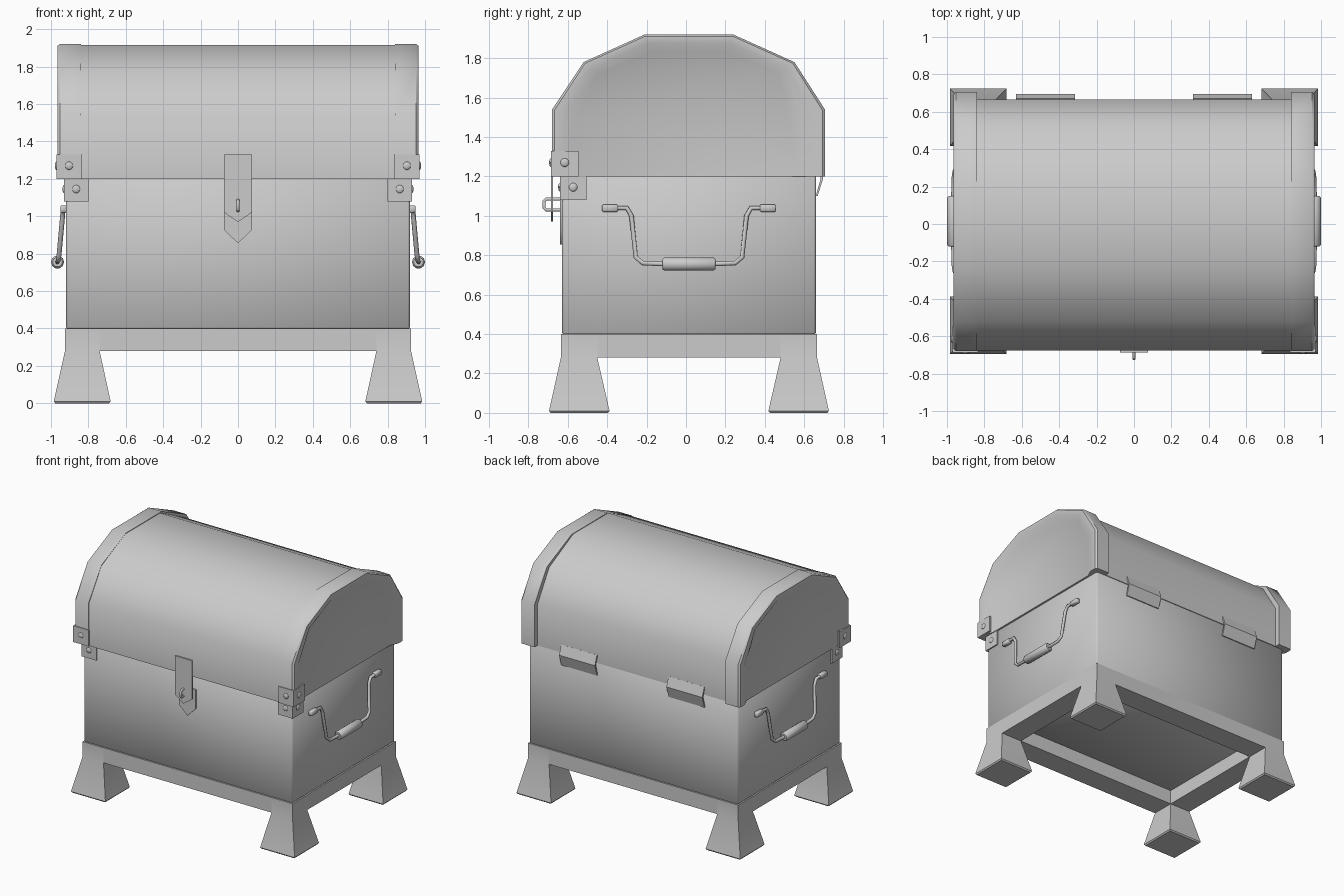
import bpy, bmesh
from math import radians
from mathutils import Vector

if "Cube" in bpy.data.objects:
    bpy.data.objects.remove(bpy.data.objects["Cube"])


def finish(name, bm, bevel=0.0, angle=50):
    bmesh.ops.recalc_face_normals(bm, faces=bm.faces[:])
    if bevel:
        bmesh.ops.bevel(bm, geom=bm.edges[:], offset=bevel, segments=1, affect='EDGES')
    me = bpy.data.meshes.new(name)
    bm.to_mesh(me)
    bm.free()
    ob = bpy.data.objects.new(name, me)
    bpy.context.collection.objects.link(ob)
    bpy.context.view_layer.objects.active = ob
    for o in bpy.context.selected_objects:
        o.select_set(False)
    ob.select_set(True)
    bpy.ops.object.shade_smooth_by_angle(angle=radians(angle))
    return ob


def loft(name, rings, closed=True, bevel=0.0, angle=50):
    """Skin a list of equal-length point rings and cap both ends."""
    bm = bmesh.new()
    vs = [[bm.verts.new(p) for p in r] for r in rings]
    n = len(rings[0])
    for a, b in zip(vs, vs[1:]):
        for i in range(n if closed else n - 1):
            j = (i + 1) % n
            bm.faces.new((a[i], a[j], b[j], b[i]))
    bm.faces.new(vs[0])
    bm.faces.new(vs[-1])
    if not closed:  # one flat face over the open underside
        bmesh.ops.holes_fill(bm, edges=[e for e in bm.edges if e.is_boundary], sides=0)
    return finish(name, bm, bevel, angle)


def rect(x0, x1, y0, y1, z):
    return [(x0, y0, z), (x1, y0, z), (x1, y1, z), (x0, y1, z)]


def box(name, x0, x1, y0, y1, z0, z1, bevel=0.0):
    return loft(name, [rect(x0, x1, y0, y1, z0), rect(x0, x1, y0, y1, z1)], bevel=bevel)


def ball(name, loc, r, squash):
    bm = bmesh.new()
    bmesh.ops.create_uvsphere(bm, u_segments=10, v_segments=6, radius=r)
    for v in bm.verts:
        v.co = Vector([c * s for c, s in zip(v.co, squash)]) + Vector(loc)
    return finish(name, bm)


def wire(name, pts, r, res=1, radii=None):
    cu = bpy.data.curves.new(name, 'CURVE')
    cu.dimensions = '3D'
    cu.bevel_depth = r
    cu.bevel_resolution = res
    cu.use_fill_caps = True
    sp = cu.splines.new('POLY')
    sp.points.add(len(pts) - 1)
    for i, (p, co) in enumerate(zip(sp.points, pts)):
        p.co = (*co, 1)
        p.radius = radii[i] if radii else 1
    sp.use_smooth = True
    ob = bpy.data.objects.new(name, cu)
    bpy.context.collection.objects.link(ob)
    return ob


def span(s, a, b):
    """Mirror an x interval for side s, keeping it ordered."""
    return sorted((s * a, s * b))


CY = 0.015  # depth centre of the body

# Chest body, its top edge tucked inside the lid
box("chest_body", -0.92, 0.92, -0.63, 0.66, 0.395, 1.23, bevel=0.012)

# Base rails between the corner feet
for s, side in ((1, "right"), (-1, "left")):
    box("base_rail_" + side, *span(s, 0.74, 0.925), -0.45, 0.48, 0.28, 0.4)
box("base_rail_front", -0.74, 0.74, -0.635, -0.45, 0.28, 0.4)
box("base_rail_back", -0.74, 0.74, 0.48, 0.665, 0.28, 0.4)

# Flared feet
for s in (1, -1):
    for t in (1, -1):
        def foot_ring(xi, xo, yi, yo, z):
            x0, x1 = span(s, xi, xo)
            y0, y1 = sorted((CY + t * yi, CY + t * yo))
            return rect(x0, x1, y0, y1, z)
        loft("foot", [foot_ring(0.74, 0.925, 0.465, 0.65, 0.4),
                      foot_ring(0.74, 0.925, 0.465, 0.65, 0.28),
                      foot_ring(0.681, 0.985, 0.403, 0.71, 0.01),
                      foot_ring(0.689, 0.977, 0.411, 0.702, 0.0)])

# Lid: faceted barrel with end bands and recessed end panels
OUTER = [(-0.68, 1.2), (-0.68, 1.54), (-0.52, 1.78), (-0.21, 1.92),
         (0.24, 1.92), (0.55, 1.78), (0.705, 1.54), (0.705, 1.2)]
INNER = [(-0.55, 1.2), (-0.55, 1.5), (-0.44, 1.72), (-0.18, 1.83),
         (0.21, 1.83), (0.47, 1.72), (0.575, 1.5), (0.575, 1.2)]
BARREL = [(-0.675, 1.2), (-0.675, 1.535), (-0.52, 1.775), (-0.22, 1.915),
          (0.22, 1.915), (0.52, 1.766), (0.666, 1.53), (0.666, 1.2)]


def band_ring(t, x):
    return [(x, a[0] + (b[0] - a[0]) * t, a[1] + (b[1] - a[1]) * t)
            for a, b in zip(OUTER, INNER)]


loft("lid_barrel", [[(x, y, z) for y, z in BARREL] for x in (-0.85, 0.85)])
for s, side in ((1, "right"), (-1, "left")):
    loft("lid_end_" + side,
         [band_ring(t, s * x) for t, x in
          ((0, 0.84), (0, 0.953), (0.1, 0.965), (0.5, 0.965), (1, 0.935))],
         closed=False, angle=40)

# Riveted corner brackets on the lid and the body
for s in (1, -1):
    for name, xi, xo, yf, yb, z0, z1 in (
            ("lid_bracket", 0.835, 0.971, -0.686, -0.545, 1.2, 1.33),
            ("body_bracket", 0.80, 0.93, -0.64, -0.505, 1.08, 1.2)):
        box(name + "_front", *span(s, xi, xo), yf, yf + 0.014, z0, z1)
        box(name + "_side", *span(s, xo - 0.014, xo), yf + 0.014, yb, z0, z1)
        zc = (z0 + z1) / 2 + 0.005
        ball("rivet_front", (s * (xi + xo) / 2, yf, zc), 0.022, (1, 0.4, 1))
        ball("rivet_side", (s * xo, (yf + yb) / 2, zc), 0.022, (0.4, 1, 1))


# Front hasp, its backing plate and the staple
def pointed_plate(name, w, top, shoulder, tip, y0, y1):
    pts = [(-w, top), (w, top), (w, shoulder), (0, tip), (-w, shoulder)]
    loft(name, [[(x, y, z) for x, z in pts] for y in (y0, y1)])


pointed_plate("hasp_strap", 0.074, 1.33, 1.02, 0.97, -0.686, -0.674)
pointed_plate("hasp_plate", 0.074, 1.08, 0.927, 0.855, -0.639, -0.628)
wire("staple", [(0, -0.63, 1.03), (0, -0.71, 1.03), (0, -0.72, 1.04),
                (0, -0.72, 1.075), (0, -0.71, 1.085), (0, -0.63, 1.085)], 0.009)

# Bent back hinges
HINGE = [(0.66, 1.26), (0.67, 1.265), (0.696, 1.19), (0.668, 1.1), (0.658, 1.1), (0.684, 1.19)]
for s in (1, -1):
    loft("hinge", [[(x, y, z) for y, z in HINGE] for x in span(s, 0.315, 0.63)], angle=20)

# Drop handles on both ends
HALF = [(0.935, 0.37, 1.04), (0.935, 0.315, 1.04), (0.938, 0.292, 1.0),
        (0.957, 0.27, 0.79), (0.962, 0.235, 0.76), (0.965, 0.12, 0.755)]
for s in (1, -1):
    path = [(s * x, CY + y, z) for x, y, z in HALF]
    path += [(s * x, CY - y, z) for x, y, z in reversed(HALF)]
    wire("handle_bar", path, 0.013)
    wire("handle_grip", [(s * 0.965, CY + y, 0.755) for y in (-0.135, -0.125, 0.125, 0.135)],
         0.035, res=3, radii=(0.75, 1, 1, 0.75))
    for t in (1, -1):
        y0, y1 = sorted((CY + t * 0.36, CY + t * 0.44))
        box("handle_mount", *span(s, 0.915, 0.95), y0, y1, 1.02, 1.057, bevel=0.005)
